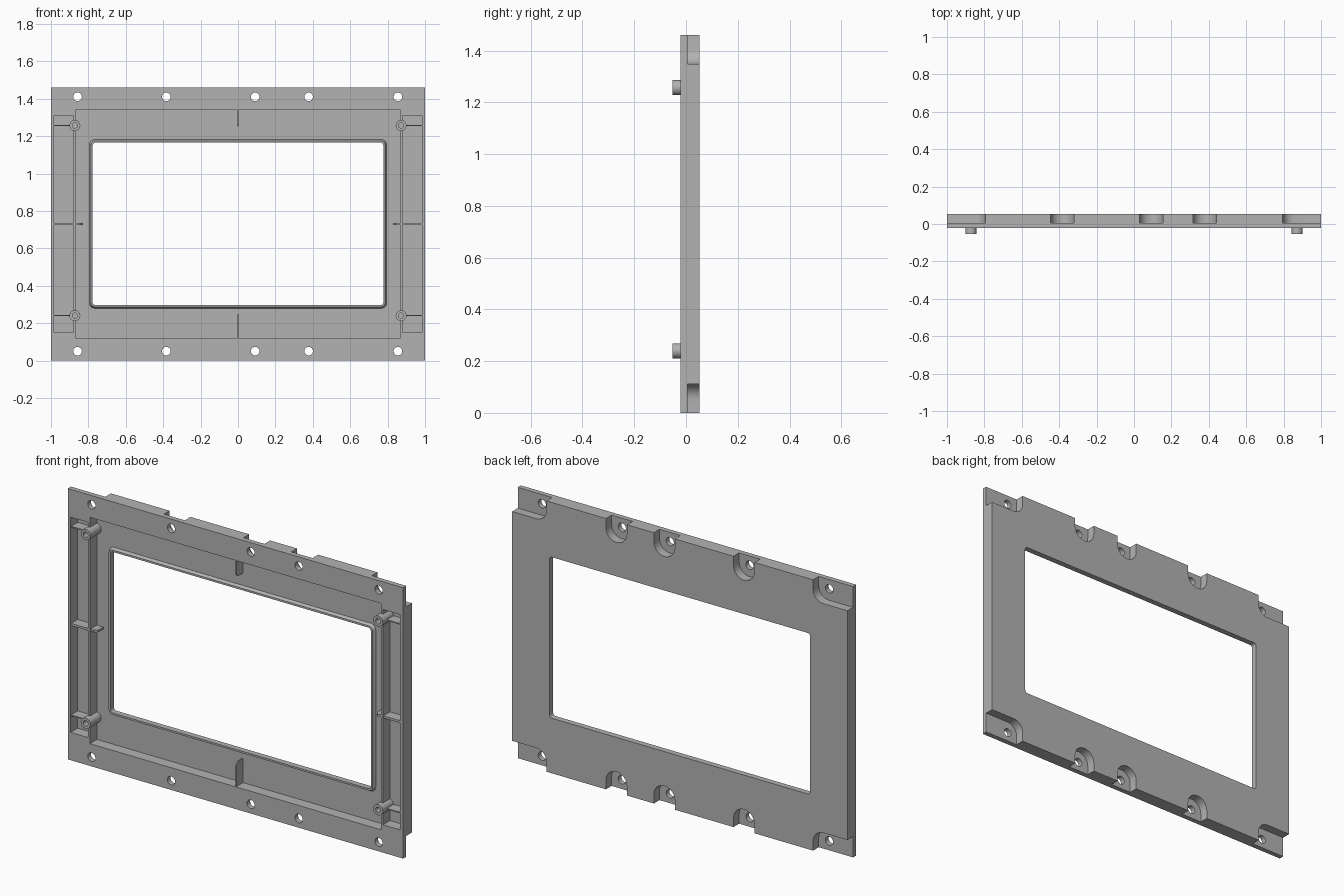
import bpy, bmesh, math

if "Cube" in bpy.data.objects:
    bpy.data.objects.remove(bpy.data.objects["Cube"])

FRONT, FLANGE, FLOOR, BACK, TIP = -0.022, 0.005, 0.038, 0.053, -0.053
HEIGHT = 1.46
MID = HEIGHT / 2

grey = bpy.data.materials.new("plain grey")
grey.use_nodes = True
colour = (0.45, 0.45, 0.45, 1)
grey.diffuse_color = colour
grey.node_tree.nodes["Principled BSDF"].inputs["Base Color"].default_value = colour


def finish(name, bm):
    bmesh.ops.recalc_face_normals(bm, faces=bm.faces)
    mesh = bpy.data.meshes.new(name)
    bm.to_mesh(mesh)
    bm.free()
    mesh.materials.append(grey)
    obj = bpy.data.objects.new(name, mesh)
    bpy.context.collection.objects.link(obj)
    return obj


def rounded(x0, x1, z0, z1, r=0.0, steps=6):
    """Outline of a rectangle in the xz plane."""
    if r == 0:
        return [(x0, z0), (x1, z0), (x1, z1), (x0, z1)]
    pts = []
    centres = [(x1 - r, z1 - r), (x0 + r, z1 - r), (x0 + r, z0 + r), (x1 - r, z0 + r)]
    for q, (cx, cz) in enumerate(centres):
        for i in range(steps + 1):
            a = math.pi / 2 * (q + i / steps)
            pts.append((cx + r * math.cos(a), cz + r * math.sin(a)))
    return pts


def circle(x, z, r, n=24):
    return [(x + r * math.cos(2 * math.pi * i / n), z + r * math.sin(2 * math.pi * i / n))
            for i in range(n)]


def loft(name, sections, ring=False):
    """Join matching outlines at given depths; capped, or closed as a ring."""
    bm = bmesh.new()
    loops = [[bm.verts.new((x, y, z)) for x, z in pts] for pts, y in sections]
    pairs = list(zip(loops, loops[1:]))
    if ring:
        pairs.append((loops[-1], loops[0]))
    else:
        bm.faces.new(loops[0])
        bm.faces.new(loops[-1])
    n = len(loops[0])
    for a, b in pairs:
        for i in range(n):
            j = (i + 1) % n
            bm.faces.new((a[i], a[j], b[j], b[i]))
    return finish(name, bm)


def prism(name, pts, y0, y1):
    return loft(name, [(pts, y0), (pts, y1)])


def cut(target, pts, y0, y1):
    cutter = prism("cutter", pts, y0, y1)
    cutter.hide_render = True
    mod = target.modifiers.new("cut", "BOOLEAN")
    mod.operation, mod.solver, mod.object = "DIFFERENCE", "EXACT", cutter
    bpy.context.view_layer.update()
    graph = bpy.context.evaluated_depsgraph_get()
    old = target.data
    new = bpy.data.meshes.new_from_object(target.evaluated_get(graph))
    target.modifiers.clear()
    target.data = new
    bpy.data.meshes.remove(old)
    bpy.data.objects.remove(cutter)


def rib(name, axis, start, end, across, thick):
    """Thin wall standing on the recess floor, chamfered at its free end."""
    top = FRONT + 0.004
    lean = math.copysign(0.015, end - start)
    profile = [(start, FLOOR), (end, FLOOR), (end, top + 0.015), (end - lean, top), (start, top)]
    bm = bmesh.new()
    sides = []
    for s in (-thick / 2, thick / 2):
        sides.append([bm.verts.new((u, y, across + s) if axis == "x" else (across + s, y, u))
                      for u, y in profile])
    for side in sides:
        bm.faces.new(side)
    for i in range(5):
        j = (i + 1) % 5
        bm.faces.new((sides[0][i], sides[0][j], sides[1][j], sides[1][i]))
    return finish(name, bm)


# Main panel with its recess, side pockets and window
panel = prism("bezel_panel", rounded(-1, 1, 0, HEIGHT), FRONT, BACK)
cut(panel, rounded(-0.868, 0.868, 0.12, 1.34), -0.1, FLOOR)
for x0, x1 in ((-0.983, -0.88), (0.88, 0.983)):
    cut(panel, rounded(x0, x1, 0.15, 1.31), -0.1, FLOOR)
cut(panel, rounded(-0.777, 0.777, 0.297, 1.165, 0.015), -0.1, 0.1)

# Screw holes along both long edges, each in a notch open to the back and edge
for x in (-0.858, -0.383, 0.092, 0.378, 0.855):
    for z, z0, z1 in ((0.05, -0.3, 0.112), (1.41, 1.348, 1.76)):
        if x < -0.8:
            notch = rounded(-1.3, -0.795, z0, z1, 0.06)
        elif x > 0.8:
            notch = rounded(0.795, 1.3, z0, z1, 0.06)
        else:
            notch = rounded(x - 0.0625, x + 0.0625, z0, z1, 0.062)
        cut(panel, notch, FLANGE, 0.1)
        cut(panel, circle(x, z, 0.023), -0.1, 0.1)

# Raised lip round the window
lip = [(rounded(-0.795, 0.795, 0.279, 1.183, 0.03), FLOOR),
       (rounded(-0.787, 0.787, 0.287, 1.175, 0.024), 0.022),
       (rounded(-0.777, 0.777, 0.297, 1.165, 0.015), 0.022),
       (rounded(-0.777, 0.777, 0.297, 1.165, 0.015), FLOOR)]
parts = [panel, loft("window_lip", lip, ring=True)]

# Hollow posts and stiffening ribs on each side
for side, s in (("right", -1), ("left", 1)):
    for level, z in (("lower", 0.24), ("upper", 1.257)):
        outer, inner = circle(s * 0.872, z, 0.029), circle(s * 0.872, z, 0.014)
        parts.append(loft(f"{side}_{level}_post",
                          [(outer, FLOOR), (outer, TIP), (inner, TIP), (inner, -0.018)]))
        parts.append(rib(f"{side}_{level}_post_rib", "x", s * 0.983, s * 0.89, z, 0.006))
    parts.append(rib(f"{side}_middle_rib", "x", s * 0.985, s * 0.83, MID, 0.012))

# Centre ribs above and below the window
parts.append(rib("lower_centre_rib", "z", 0.12, 0.25, 0, 0.007))
parts.append(rib("upper_centre_rib", "z", 1.34, 1.25, 0, 0.007))

# Smooth the round walls, keeping edges sharp
bpy.ops.object.select_all(action="DESELECT")
for obj in parts:
    obj.select_set(True)
bpy.context.view_layer.objects.active = panel
bpy.ops.object.shade_smooth_by_angle(angle=math.radians(30))
